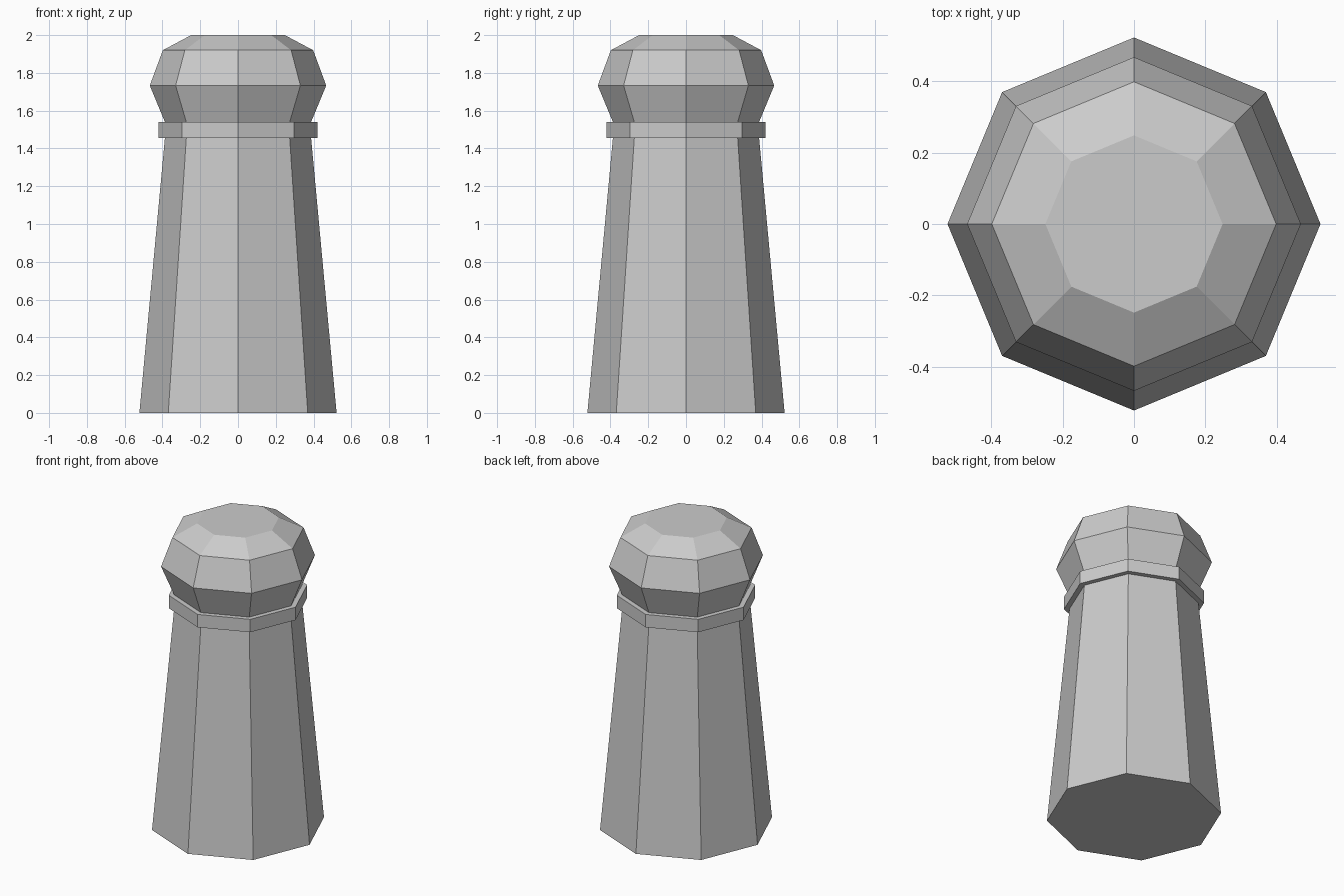
import bpy, bmesh
from math import cos, sin, tau

if "Cube" in bpy.data.objects:
    bpy.data.objects.remove(bpy.data.objects["Cube"])

SIDES = 8


def lathe(name, profile, closed=False):
    """Revolve (radius, z) points into a flat-faced octagonal solid or band."""
    bm = bmesh.new()
    rings = [[bm.verts.new((r * cos(tau * i / SIDES), r * sin(tau * i / SIDES), z))
              for i in range(SIDES)] for r, z in profile]
    pairs = list(zip(rings, rings[1:]))
    if closed:
        pairs.append((rings[-1], rings[0]))
    else:
        bm.faces.new(rings[0][::-1])
        bm.faces.new(rings[-1])
    for a, b in pairs:
        for i in range(SIDES):
            j = (i + 1) % SIDES
            bm.faces.new((a[i], a[j], b[j], b[i]))
    bmesh.ops.recalc_face_normals(bm, faces=bm.faces)
    mesh = bpy.data.meshes.new(name)
    bm.to_mesh(mesh)
    bm.free()
    obj = bpy.data.objects.new(name, mesh)
    bpy.context.collection.objects.link(obj)
    return obj


# Tapered post running up through the collar into the faceted head
lathe("post_and_head", [(0.522, 0), (0.387, 1.455), (0.387, 1.54),
                        (0.467, 1.733), (0.398, 1.92), (0.248, 2.0)])

# Collar band around the neck
lathe("collar", [(0.387, 1.455), (0.42, 1.455), (0.42, 1.54), (0.387, 1.54)], closed=True)
